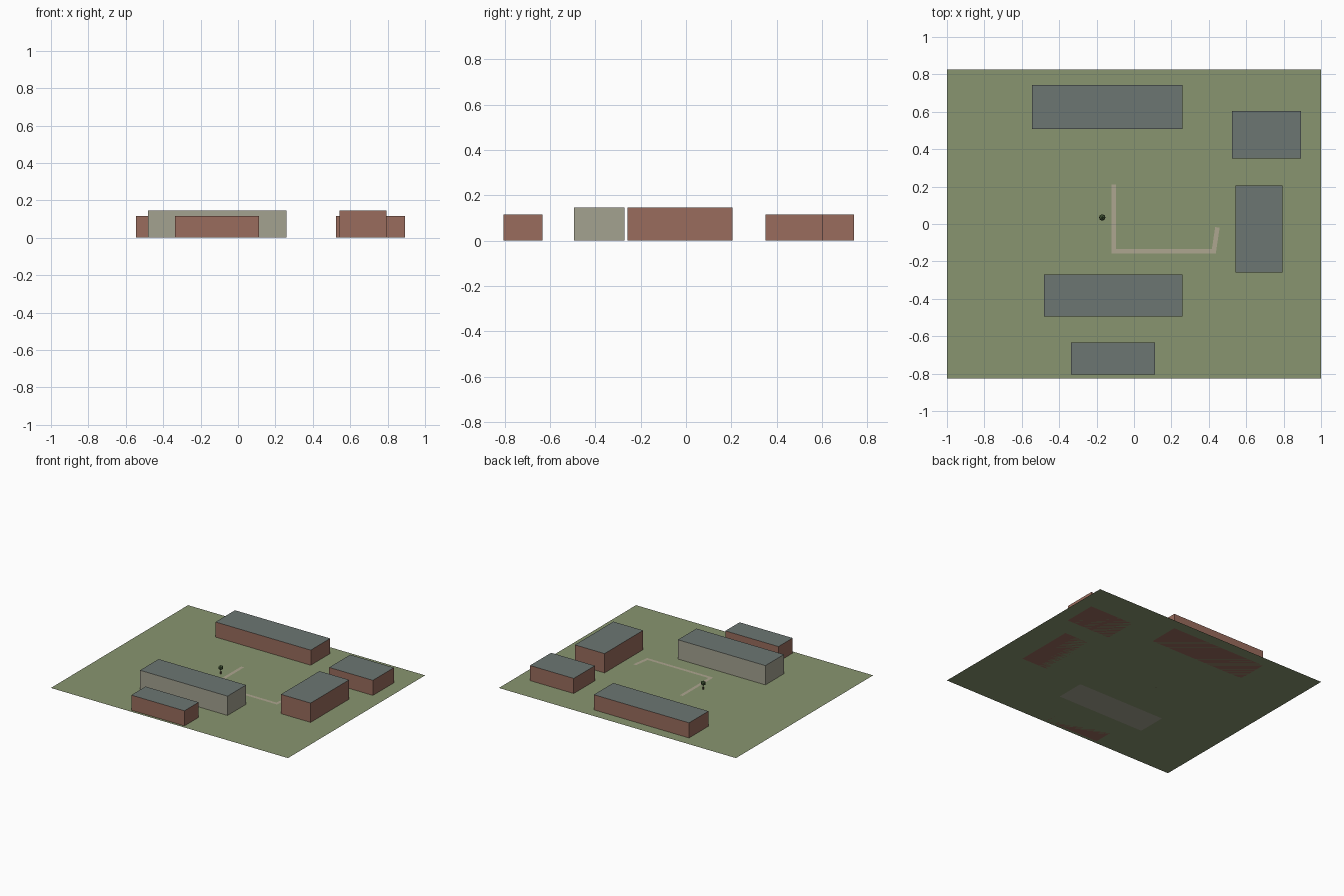
import bpy, bmesh
from mathutils import Vector

if "Cube" in bpy.data.objects:
    bpy.data.objects.remove(bpy.data.objects["Cube"])


def material(name, rgb):
    m = bpy.data.materials.new(name)
    m.diffuse_color = (*rgb, 1)
    m.use_nodes = True
    m.node_tree.nodes["Principled BSDF"].inputs["Base Color"].default_value = m.diffuse_color
    return m


GRASS = material("grass", (0.25, 0.30, 0.16))
BRICK = material("brick", (0.32, 0.15, 0.11))
STONE = material("stone", (0.37, 0.36, 0.28))
ROOF = material("roof", (0.15, 0.18, 0.17))
PAVING = material("paving", (0.42, 0.38, 0.28))
BARK = material("bark", (0.10, 0.07, 0.04))
LEAF = material("leaf", (0.06, 0.10, 0.04))


def finish(name, bm, *mats):
    me = bpy.data.meshes.new(name)
    bm.to_mesh(me)
    bm.free()
    ob = bpy.data.objects.new(name, me)
    for m in mats:
        me.materials.append(m)
    bpy.context.collection.objects.link(ob)
    return ob


def building(name, x0, x1, y0, y1, height, wall):
    bm = bmesh.new()
    bmesh.ops.create_cube(bm, size=1)
    bmesh.ops.scale(bm, vec=(x1 - x0, y1 - y0, height), verts=bm.verts)
    bmesh.ops.translate(bm, vec=((x0 + x1) / 2, (y0 + y1) / 2, height / 2), verts=bm.verts)
    bm.normal_update()
    for f in bm.faces:
        if f.normal.z > 0.5:
            f.material_index = 1
    finish(name, bm, wall, ROOF)


def footpath(name, points, width, z):
    # flat strip with mitred corners
    pts = [Vector(p) for p in points]
    bm = bmesh.new()
    rows = []
    for i, p in enumerate(pts):
        dirs = []
        if i > 0:
            dirs.append((p - pts[i - 1]).normalized())
        if i < len(pts) - 1:
            dirs.append((pts[i + 1] - p).normalized())
        normals = [Vector((-d.y, d.x)) for d in dirs]
        m = sum(normals, Vector((0, 0))).normalized()
        off = m * (width / 2 / m.dot(normals[0]))
        rows.append([bm.verts.new((*(p + s * off), z)) for s in (-1, 1)])
    for a, b in zip(rows, rows[1:]):
        bm.faces.new((a[0], b[0], b[1], a[1]))
    finish(name, bm, PAVING)


# lawn
bm = bmesh.new()
bmesh.ops.create_grid(bm, x_segments=1, y_segments=1, size=1)
bmesh.ops.scale(bm, vec=(1, 0.826, 1), verts=bm.verts)
finish("lawn", bm, GRASS)

# buildings around the court
building("north_block", -0.545, 0.258, 0.508, 0.742, 0.115, BRICK)
building("north_east_block", 0.524, 0.893, 0.35, 0.604, 0.115, BRICK)
building("east_block", 0.543, 0.793, -0.258, 0.206, 0.147, BRICK)
building("main_hall", -0.48, 0.258, -0.494, -0.271, 0.147, STONE)
building("south_block", -0.336, 0.112, -0.805, -0.634, 0.115, BRICK)

# footpath
footpath("footpath", [(-0.108, 0.211), (-0.108, -0.145), (0.427, -0.145), (0.446, -0.018)], 0.024, 0.003)

# small tree
TX, TY = -0.17, 0.035
bm = bmesh.new()
bmesh.ops.create_cone(bm, cap_ends=True, segments=6, radius1=0.004, radius2=0.003, depth=0.038)
bmesh.ops.translate(bm, vec=(TX, TY, 0.019), verts=bm.verts)
finish("tree_trunk", bm, BARK)
bm = bmesh.new()
bmesh.ops.create_icosphere(bm, subdivisions=1, radius=0.019)
bmesh.ops.translate(bm, vec=(TX, TY, 0.048), verts=bm.verts)
finish("tree_crown", bm, LEAF)
